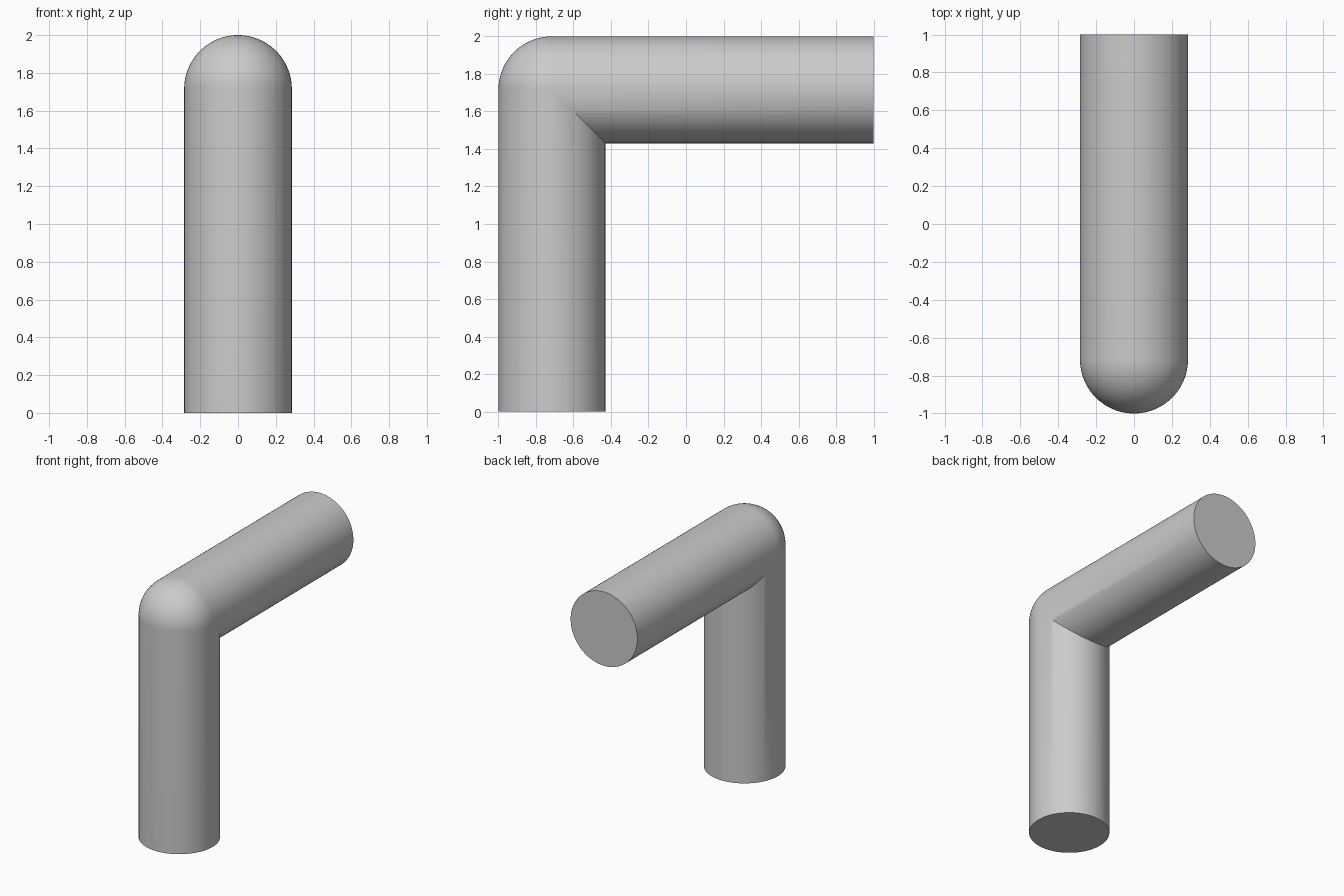
import bpy, bmesh, math
from mathutils import Vector

if "Cube" in bpy.data.objects:
    bpy.data.objects.remove(bpy.data.objects["Cube"])

R = 0.285                                  # pipe radius
CORNER = Vector((0, -1 + R, 2 - R))        # where the two centre lines meet
SIDES, BEND_STEPS = 96, 24

grey = bpy.data.materials.new("light_grey")
grey.diffuse_color = (0.6, 0.6, 0.6, 1)
grey.use_nodes = True
grey.node_tree.nodes["Principled BSDF"].inputs["Base Color"].default_value = grey.diffuse_color

bm = bmesh.new()


def ring(place):
    """One loop of vertices; place(x, d) maps the circle into space."""
    return [bm.verts.new(place(R * math.cos(t), R * math.sin(t)))
            for t in (2 * math.pi * i / SIDES for i in range(SIDES))]


def bend(a):
    """Outer half turns round the corner ball, inner half stays on the mitre."""
    def place(x, d):
        if d < 0:
            return CORNER + Vector((x, d * math.cos(a), -d * math.sin(a)))
        return CORNER + Vector((x, d, -d))
    return place


# Rings from the foot, round the elbow, to the end of the arm
rings = [ring(lambda x, d: Vector((x, CORNER.y + d, 0)))]
rings += [ring(bend(math.pi / 2 * k / BEND_STEPS)) for k in range(BEND_STEPS + 1)]
rings.append(ring(lambda x, d: Vector((x, 1, CORNER.z - d))))

# Pipe walls and flat end caps
for a, b in zip(rings, rings[1:]):
    for i in range(SIDES):
        j = (i + 1) % SIDES
        bm.faces.new((a[i], a[j], b[j], b[i]))
bm.faces.new(rings[0][::-1])
bm.faces.new(rings[-1])

# Merge the repeated inner mitre points
bmesh.ops.remove_doubles(bm, verts=bm.verts, dist=1e-5)
bmesh.ops.recalc_face_normals(bm, faces=bm.faces)

mesh = bpy.data.meshes.new("elbow_pipe")
bm.to_mesh(mesh)
bm.free()
mesh.materials.append(grey)
pipe = bpy.data.objects.new("elbow_pipe", mesh)
bpy.context.collection.objects.link(pipe)

bpy.context.view_layer.objects.active = pipe
pipe.select_set(True)
bpy.ops.object.shade_smooth_by_angle(angle=math.radians(30))
